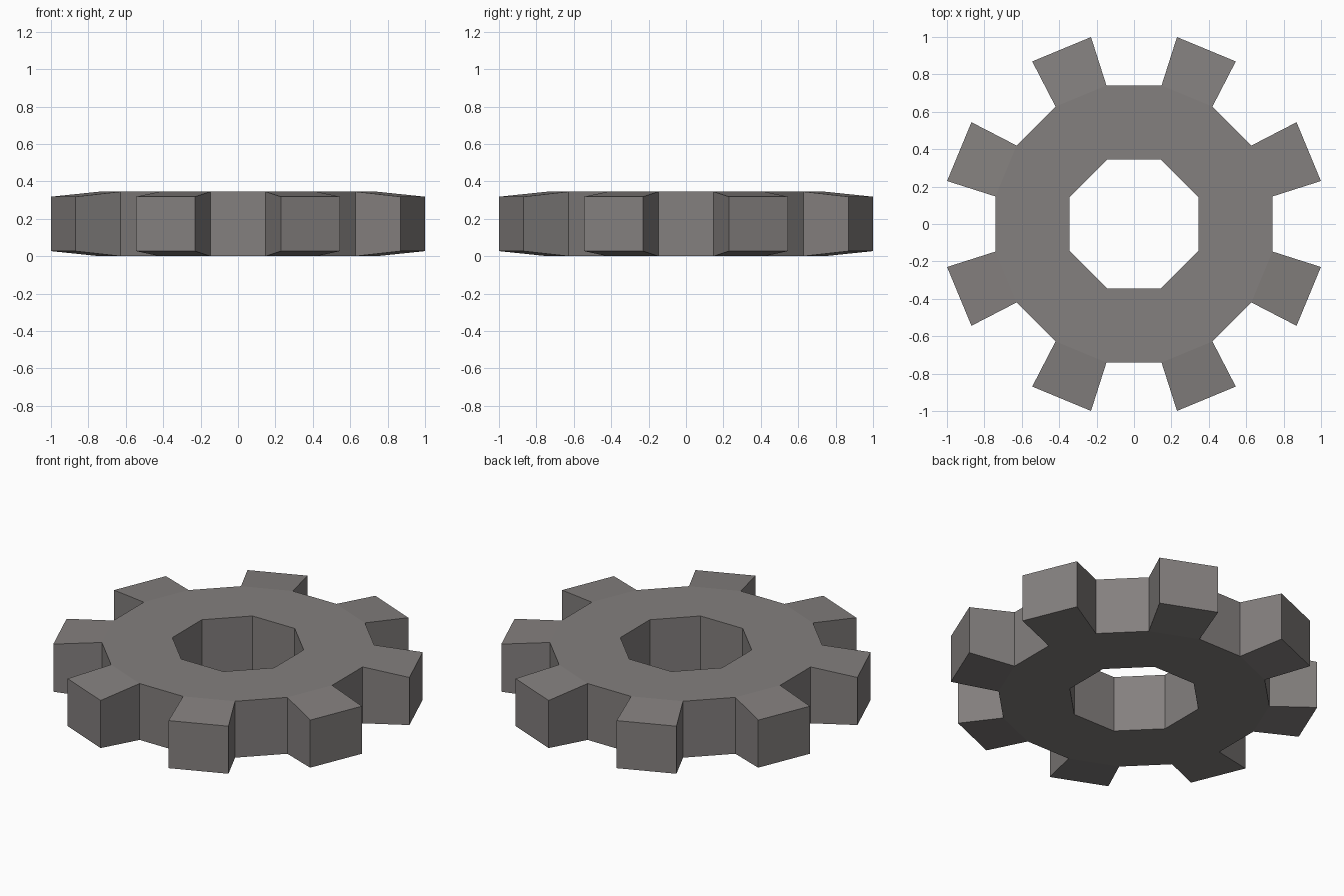
import bpy, bmesh, math

if "Cube" in bpy.data.objects:
    bpy.data.objects.remove(bpy.data.objects["Cube"])

TEETH = 8
STEP = 2 * math.pi / TEETH
HEIGHT = 0.345       # thickness of the ring
TAPER = 0.027        # how much each tooth thins at its tip
HOLE_R, ROOT_R, TIP_R = 0.373, 0.755, 1.0255
ROOT_HALF, TIP_HALF = math.radians(11.25), math.radians(9.55)

bm = bmesh.new()


def pair(radius, angle, inset=0.0):
    """Bottom and top vertex at a polar position."""
    x, y = radius * math.cos(angle), radius * math.sin(angle)
    return bm.verts.new((x, y, inset)), bm.verts.new((x, y, HEIGHT - inset))


def wall(a, b):
    bm.faces.new((a[0], b[0], b[1], a[1]))


def caps(*pairs):
    bm.faces.new([p[1] for p in pairs])
    bm.faces.new([p[0] for p in reversed(pairs)])


# Vertex pairs for each tooth sector
sectors = []
for i in range(TEETH):
    a = (i + 0.5) * STEP
    sectors.append((pair(HOLE_R, a),
                    pair(ROOT_R, a - ROOT_HALF), pair(ROOT_R, a + ROOT_HALF),
                    pair(TIP_R, a - TIP_HALF, TAPER), pair(TIP_R, a + TIP_HALF, TAPER)))

for i, (hole, r0, r1, t0, t1) in enumerate(sectors):
    next_hole, next_r0 = sectors[(i + 1) % TEETH][:2]
    # Ring top and bottom
    caps(hole, r0, r1)
    caps(hole, r1, next_r0, next_hole)
    # Tapered tooth
    caps(r0, t0, t1, r1)
    wall(r0, t0)
    wall(t0, t1)
    wall(t1, r1)
    # Gap between teeth and octagonal bore
    wall(r1, next_r0)
    wall(next_hole, hole)

bmesh.ops.recalc_face_normals(bm, faces=bm.faces[:])
mesh = bpy.data.meshes.new("gear_wheel")
bm.to_mesh(mesh)
bm.free()

# Dull warm grey metal
mat = bpy.data.materials.new("warm grey metal")
mat.diffuse_color = (0.23, 0.215, 0.21, 1)
mat.use_nodes = True
mat.node_tree.nodes["Principled BSDF"].inputs["Base Color"].default_value = mat.diffuse_color
mesh.materials.append(mat)

gear = bpy.data.objects.new("gear_wheel", mesh)
bpy.context.collection.objects.link(gear)
